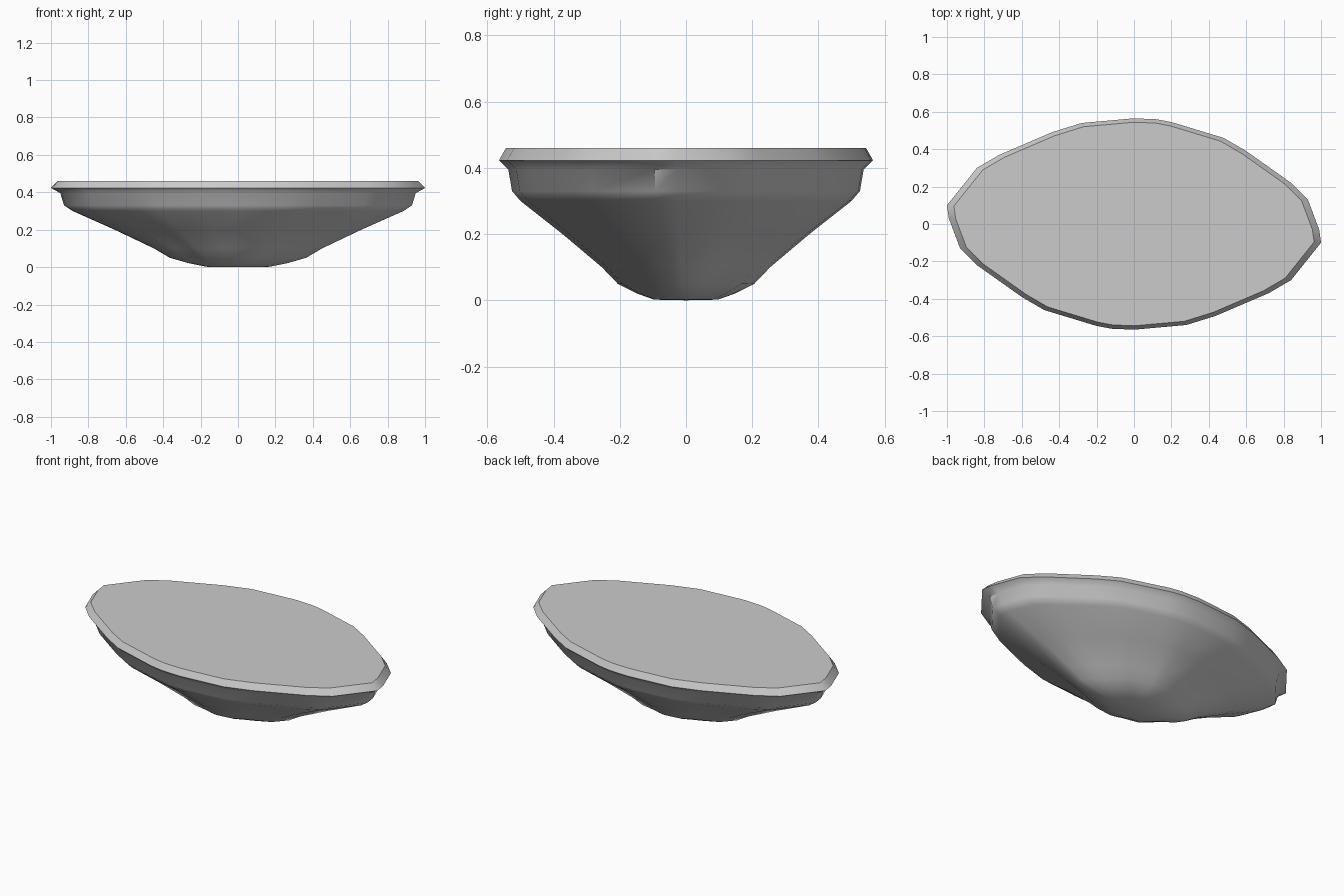
import bpy, bmesh

if "Cube" in bpy.data.objects:
    bpy.data.objects.remove(bpy.data.objects["Cube"])

# Half of the rim outline; the other half is the same turned by 180 degrees
half = [(1.0, -0.10), (0.99, -0.03), (0.93, 0.13), (0.84, 0.22), (0.60, 0.39),
        (0.48, 0.46), (0.20, 0.545), (0.12, 0.56), (0.0, 0.565), (-0.28, 0.54),
        (-0.44, 0.49), (-0.72, 0.37), (-0.84, 0.30)]
rim = half + [(-x, -y) for x, y in half]

# Shallow flutes that fade in towards the foot
flute = [0.0, 0.0, 0.5, 1.0, 0.4, 0.0, 0.5, 0.3, 0.0, 0.2, 0.8, 0.6, 0.2] * 2

# Profile from foot to top: scale of the outline, height, flute depth
profile = [(0.17, 0.002, 0.0), (0.26, 0.02, 0.05), (0.365, 0.05, 0.10),
           (0.45, 0.10, 0.09), (0.66, 0.20, 0.06), (0.885, 0.30, 0.02),
           (0.93, 0.33, 0.0), (0.95, 0.395, 0.0), (1.0, 0.423, 0.0),
           (0.963, 0.46, 0.0)]

bm = bmesh.new()
rings = []
for s, z, d in profile:
    rings.append([bm.verts.new((x * s * (1 - d * f), y * s * (1 - d * f), z))
                  for (x, y), f in zip(rim, flute)])

# Sides
n = len(rim)
for a, b in zip(rings, rings[1:]):
    for i in range(n):
        j = (i + 1) % n
        bm.faces.new((a[i], a[j], b[j], b[i]))

# Rounded foot and flat top
centre = bm.verts.new((0, 0, 0))
for i in range(n):
    bm.faces.new((centre, rings[0][(i + 1) % n], rings[0][i]))
bm.faces.new(rings[-1])
bmesh.ops.recalc_face_normals(bm, faces=bm.faces[:])

mesh = bpy.data.meshes.new("oval_stone_basin")
bm.to_mesh(mesh)
bm.free()
basin = bpy.data.objects.new("oval_stone_basin", mesh)
bpy.context.collection.objects.link(basin)

# Smooth sides with a crisp top edge
bpy.context.view_layer.objects.active = basin
basin.select_set(True)
bpy.ops.object.shade_smooth_by_angle(angle=0.75)
